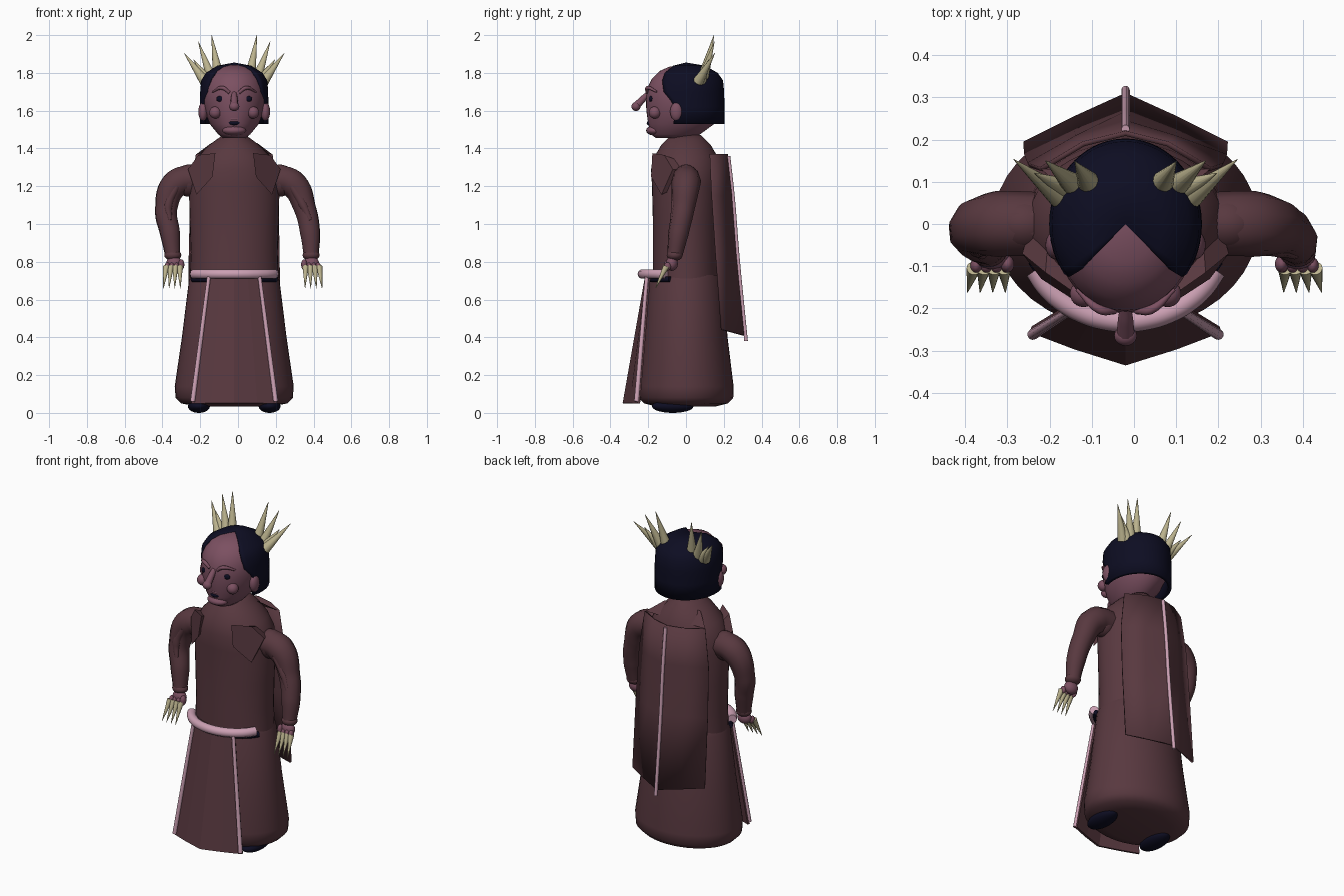
import bpy, bmesh, math
from mathutils import Vector

if "Cube" in bpy.data.objects:
    bpy.data.objects.remove(bpy.data.objects["Cube"])

CX = -0.02  # body centre line


def material(name, rgb):
    m = bpy.data.materials.new(name)
    m.diffuse_color = (*rgb, 1)
    m.use_nodes = True
    m.node_tree.nodes["Principled BSDF"].inputs["Base Color"].default_value = m.diffuse_color
    return m


ROBE = material("robe_brown", (0.098, 0.040, 0.050))
SKIN = material("skin_mauve", (0.200, 0.080, 0.120))
PINK = material("pale_pink", (0.600, 0.350, 0.450))
BONE = material("bone_cream", (0.500, 0.450, 0.270))
NAVY = material("dark_navy", (0.004, 0.004, 0.016))


def finish(ob, name, mat, smooth=True, angle=50):
    ob.name = name
    ob.data.materials.clear()
    ob.data.materials.append(mat)
    bpy.ops.object.select_all(action='DESELECT')
    ob.select_set(True)
    bpy.context.view_layer.objects.active = ob
    if smooth:
        bpy.ops.object.shade_smooth_by_angle(angle=math.radians(angle))
    return ob


def loft(name, rows, mat, closed=True, caps=True, smooth=True, angle=50):
    """Skin a list of equally long point rows."""
    bm = bmesh.new()
    vr = [[bm.verts.new(p) for p in row] for row in rows]
    n = len(rows[0])
    for a, b in zip(vr, vr[1:]):
        for i in range(n if closed else n - 1):
            j = (i + 1) % n
            bm.faces.new((a[i], a[j], b[j], b[i]))
    if closed and caps:
        bm.faces.new(vr[0][::-1])
        bm.faces.new(vr[-1])
    bmesh.ops.remove_doubles(bm, verts=bm.verts, dist=1e-5)
    bmesh.ops.recalc_face_normals(bm, faces=bm.faces)
    me = bpy.data.meshes.new(name)
    bm.to_mesh(me)
    bm.free()
    ob = bpy.data.objects.new(name, me)
    bpy.context.collection.objects.link(ob)
    return finish(ob, name, mat, smooth, angle)


def ring(z, rx, ry, cy=0.0, n=40):
    return [(CX + rx * math.cos(2 * math.pi * i / n),
             cy + ry * math.sin(2 * math.pi * i / n), z) for i in range(n)]


def tube(name, pts, radii, mat, res=6):
    """Round tube along a smooth path, one radius per point."""
    cu = bpy.data.curves.new(name, 'CURVE')
    cu.dimensions = '3D'
    cu.bevel_depth = 1.0
    cu.bevel_resolution = 3
    cu.resolution_u = res
    cu.use_fill_caps = True
    sp = cu.splines.new('BEZIER')
    sp.bezier_points.add(len(pts) - 1)
    for bp, p, r in zip(sp.bezier_points, pts, radii):
        bp.co, bp.radius = p, r
        bp.handle_left_type = bp.handle_right_type = 'AUTO'
    ob = bpy.data.objects.new(name, cu)
    bpy.context.collection.objects.link(ob)
    bpy.ops.object.select_all(action='DESELECT')
    ob.select_set(True)
    bpy.context.view_layer.objects.active = ob
    bpy.ops.object.convert(target='MESH')
    return finish(bpy.context.object, name, mat)


def ball(name, loc, scale, mat):
    bpy.ops.mesh.primitive_uv_sphere_add(segments=24, ring_count=14, location=loc)
    ob = bpy.context.object
    ob.scale = scale
    return finish(ob, name, mat)


def spike(name, a, b, r, mat):
    a, b = Vector(a), Vector(b)
    bpy.ops.mesh.primitive_cone_add(vertices=14, radius1=r, radius2=0.001,
                                    depth=(b - a).length, location=(a + b) / 2)
    ob = bpy.context.object
    ob.rotation_euler = (b - a).to_track_quat('Z', 'Y').to_euler()
    return finish(ob, name, mat)


def thicken(ob, t, offset=-1):
    m = ob.modifiers.new("thickness", 'SOLIDIFY')
    m.thickness, m.offset = t, offset


# Robe: torso and flared skirt
loft("robe_torso", [ring(*r) for r in (
    (0.70, .235, .175), (0.85, .23, .175), (1.0, .235, .175), (1.2, .24, .18),
    (1.29, .23, .185), (1.36, .19, .165), (1.42, .13, .13), (1.45, .09, .1),
    (1.47, .06, .08))], ROBE)
loft("robe_skirt", [ring(*r) for r in (
    (0.73, .225, .185), (0.70, .24, .195), (0.4, .277, .22), (0.14, .315, .252),
    (0.08, .31, .25), (0.05, .28, .22), (0.035, .2, .16))], ROBE)

# Pleated front panel
top = [(-.135, -.195), (-.07, -.205), (0, -.21), (.07, -.205), (.135, -.195)]
low = [(-.225, -.25), (-.12, -.29), (0, -.328), (.12, -.29), (.225, -.25)]
thicken(loft("front_panel", [[(CX + x, y, .72) for x, y in top],
                             [(CX + x, y, .05) for x, y in low]],
             ROBE, closed=False, smooth=False), .015, 0)

# Back cape with a centre ridge
cape_rows = [
    (1.37, .20, .13, .19, .215), (1.15, .23, .14, .205, .24),
    (0.85, .238, .16, .215, .262), (0.41, .24, .19, .25, .305)]
thicken(loft("back_cape", [[(CX + s * w, y, z + (.03 * abs(s) if z < .5 else 0))
                            for s, y in ((-1, ye), (-.5, ym), (0, yc), (.5, ym), (1, ye))]
                           for z, w, ye, ym, yc in cape_rows],
             ROBE, closed=False, angle=20), .012, 0)
loft("cape_collar", [[(CX + s * w, y, z) for s in (-1, -.5, 0, .5, 1)]
                     for w, y, z in ((.20, .13, 1.37), (.12, .06, 1.43))],
     ROBE, closed=False)
tube("cape_trim", [(CX, .225, 1.36), (CX, .25, 1.13), (CX, .272, .85), (CX, .318, .38)],
     [.010] * 4, PINK)

# Belt roll and the dark sash under it
arc = [math.radians(a) for a in range(-155, -24, 13)]
tube("belt_roll", [(CX + .235 * math.cos(a), -.02 - .21 * abs(math.sin(a)), .735)
                   for a in arc], [.026] * len(arc), PINK)
tube("dark_sash", [(CX + .24 * math.cos(a), .0 - .20 * abs(math.sin(a)), .708)
                   for a in arc], [.016] * len(arc), NAVY)

for s, side in ((-1, "left"), (1, "right")):
    # Trim strips beside the panel, and feet
    tube("front_trim_" + side, [(CX + s * .133, -.207, .73), (CX + s * .22, -.262, .06)],
         [.010, .013], PINK)
    ball("foot_" + side, (CX + s * .187, -.07, .035), (.058, .11, .035), NAVY)

    # Shoulder lapel, laid just outside the chest
    lapel = [(.10, -.178, 1.375), (.115, -.185, 1.25), (.20, -.13, 1.155),
             (.245, -.07, 1.29), (.19, -.115, 1.365)]
    thicken(loft("lapel_" + side, [[(CX + s * x, y, z) for x, y, z in lapel],
                                   [(CX + s * (x * .8 + .034), y + .05, 1.27 + (z - 1.27) * .8)
                                    for x, y, z in lapel]], ROBE, smooth=False), .004)

    # Sleeve, with a slightly different bend on each side
    xs = (-.20, -.325, -.38, -.36, -.345) if s < 0 else (.16, .285, .355, .382, .387)
    path = [(x, y, z) for x, y, z in zip(xs, (0, 0, -.015, -.04, -.06),
                                         (1.24, 1.215, 1.08, .95, .83))]
    tube("sleeve_" + side, path, [.075, .078, .06, .054, .040], ROBE, 8)
    ball("shoulder_" + side, (xs[0] + s * .06, 0, 1.23), (.085, .07, .085), ROBE)
    tube("sleeve_fold_" + side, [(xs[1], -.055, 1.2), (xs[2] - s * .01, -.055, 1.1),
                                 (xs[3], -.072, 1.02)], [.02, .025, .012], ROBE)
    ball("cuff_" + side, (xs[4], -.06, .835), (.045, .042, .03), ROBE)

    # Hand: palm, knuckles, thumb and claws
    hx = -.338 if s < 0 else .388
    ball("palm_" + side, (hx, -.075, .79), (.042, .032, .038), SKIN)
    ball("thumb_" + side, (hx - s * .038, -.095, .785), (.016, .02, .028), SKIN)
    for i in range(4):
        d = (i - 1.5) * .024
        ball("knuckle_%s_%d" % (side, i), (hx + d, -.098, .775), (.014, .018, .022), SKIN)
        spike("claw_%s_%d" % (side, i), (hx + d + s * .006, -.105, .775),
              (hx + d * 1.25 + s * .012, -.162, .66), .017, BONE)

    # Crown spikes
    for i, (b, t) in enumerate((((.085, .095, 1.79), (.12, .148, 2.0)),
                                ((.12, .09, 1.77), (.19, .15, 1.965)),
                                ((.155, .065, 1.755), (.265, .153, 1.905)),
                                ((.135, .08, 1.755), (.215, .12, 1.87)))):
        spike("crown_spike_%s_%d" % (side, i), (CX + s * b[0], b[1], b[2]),
              (CX + s * t[0], t[1], t[2]), .029, BONE)

    # Ear, cheek, eye and brow
    ball("ear_" + side, (CX + s * .165, -.05, 1.595), (.025, .034, .05), SKIN)
    ball("cheek_" + side, (CX + s * .10, -.165, 1.59), (.032, .032, .032), SKIN)
    ball("eye_" + side, (CX + s * .068, -.184, 1.662), (.027, .012, .017), NAVY)
    tube("brow_" + side, [(CX + s * .025, -.205, 1.695), (CX + s * .06, -.203, 1.72),
                          (CX + s * .115, -.155, 1.70)], [.009, .011, .005], SKIN)

# Head
loft("head", [ring(*r) for r in (
    (1.455, .06, .10, -.06), (1.475, .085, .13, -.055), (1.53, .13, .175, -.025),
    (1.60, .158, .195, -.015), (1.66, .168, .2, -.012), (1.72, .165, .195, -.01),
    (1.77, .148, .170, -.01), (1.81, .115, .13, -.01), (1.832, .07, .08, -.01),
    (1.842, .02, .02, -.01))], SKIN)

# Hair: partial revolve that leaves a wedge open over the face
rows = []
for r, z, start in ((0, 1.855, -42), (.09, 1.838, -42), (.15, 1.80, -42), (.175, 1.76, -40),
                    (.18, 1.70, -36), (.181, 1.66, -25), (.181, 1.62, -17), (.181, 1.53, -19)):
    rows.append([(CX + r * math.cos(a), r * 1.12 * math.sin(a), z)
                 for a in (math.radians(start + (180 - 2 * start) * i / 36) for i in range(37))])
thicken(loft("hair", rows, NAVY, closed=False), .02)

# Nose, mouth and chin
tube("nose", [(CX, -.19, 1.70), (CX, -.225, 1.665), (CX, -.268, 1.62)],
     [.012, .018, .022], SKIN)
ball("nose_tip", (CX, -.265, 1.622), (.027, .024, .024), SKIN)
tube("mouth", [(CX - .048, -.175, 1.543), (CX, -.196, 1.534), (CX + .048, -.175, 1.543)],
     [.006, .012, .006], NAVY)
ball("upper_lip", (CX, -.185, 1.556), (.04, .02, .011), SKIN)
ball("chin", (CX, -.165, 1.495), (.062, .046, .027), SKIN)
